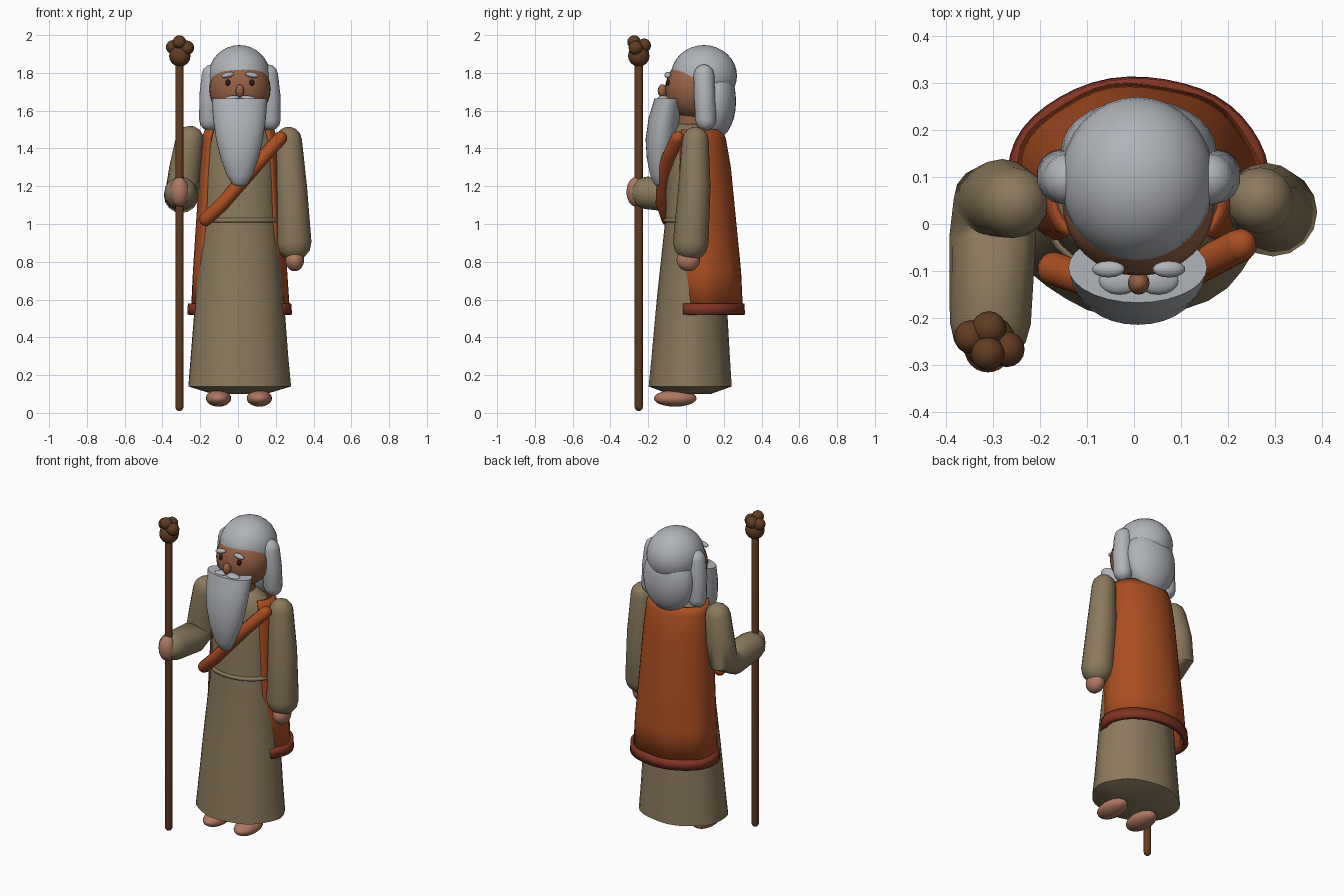
import bpy, bmesh, math
from mathutils import Vector

if "Cube" in bpy.data.objects:
    bpy.data.objects.remove(bpy.data.objects["Cube"])


def srgb(r, g, b):
    return tuple((v / 255 / 12.92) if v < 11 else ((v / 255 + .055) / 1.055) ** 2.4 for v in (r, g, b)) + (1,)


def material(name, *rgb):
    m = bpy.data.materials.new(name)
    m.diffuse_color = srgb(*rgb)
    m.use_nodes = True
    m.node_tree.nodes["Principled BSDF"].inputs["Base Color"].default_value = m.diffuse_color
    return m


ROBE = material("khaki_cloth", 138, 121, 92)
CAPE = material("orange_cloth", 170, 78, 34)
HEM = material("rust_trim", 128, 52, 34)
HAIR = material("grey_hair", 176, 179, 184)
FACE = material("face_skin", 150, 97, 68)
SKIN = material("hand_skin", 174, 120, 96)
WOOD = material("brown_wood", 98, 60, 33)
EYE = material("dark_eye", 48, 28, 20)


def finish(name, bm, mat, angle=50):
    bmesh.ops.recalc_face_normals(bm, faces=bm.faces)
    me = bpy.data.meshes.new(name)
    bm.to_mesh(me)
    bm.free()
    me.materials.append(mat)
    ob = bpy.data.objects.new(name, me)
    bpy.context.collection.objects.link(ob)
    bpy.ops.object.select_all(action='DESELECT')
    ob.select_set(True)
    bpy.context.view_layer.objects.active = ob
    bpy.ops.object.shade_smooth_by_angle(angle=math.radians(angle))
    return ob


def skin_rings(name, rings, mat, closed=True, angle=50):
    """Bridge rows of points; closed rows are capped at both ends."""
    bm = bmesh.new()
    rows = [[bm.verts.new(p) for p in r] for r in rings]
    n = len(rows[0])
    for a, b in zip(rows, rows[1:]):
        for i in range(n if closed else n - 1):
            j = (i + 1) % n
            bm.faces.new((a[i], a[j], b[j], b[i]))
    if closed:
        bm.faces.new(rows[0])
        bm.faces.new(rows[-1])
    return finish(name, bm, mat, angle)


def loft(name, sections, mat, n=28, fold=0, a0=0, a1=360, angle=50):
    """Stack of ellipses (z, cx, cy, rx, ry); fold ripples the lowest sections."""
    closed = a1 - a0 == 360
    top, low = max(s[0] for s in sections), min(s[0] for s in sections)
    rings = []
    for z, cx, cy, rx, ry in sections:
        ring = []
        for i in range(n):
            a = math.radians(a0 + (a1 - a0) * i / (n if closed else n - 1))
            k = 1 + fold * math.cos(7 * a) * ((top - z) / (top - low)) ** 2
            ring.append((cx + rx * k * math.cos(a), cy + ry * k * math.sin(a), z))
        rings.append(ring)
    return skin_rings(name, rings, mat, closed, angle)


def limb(name, pts, radii, mat, ref=(1, 0, 0), n=16):
    """Round-ended tube through points."""
    pts = [Vector(p) for p in pts]
    d0, d1 = (pts[1] - pts[0]).normalized(), (pts[-1] - pts[-2]).normalized()
    steps = [math.radians(d) for d in (80, 55, 28)]
    path = [(pts[0] - d0 * radii[0] * math.sin(t), radii[0] * math.cos(t), d0) for t in steps]
    for i, p in enumerate(pts):
        t = (pts[min(i + 1, len(pts) - 1)] - pts[max(i - 1, 0)]).normalized()
        path.append((p, radii[i], t))
    path += [(pts[-1] + d1 * radii[-1] * math.sin(t), radii[-1] * math.cos(t), d1) for t in reversed(steps)]
    rings = []
    for p, r, t in path:
        u = Vector(ref).cross(t).normalized()
        v = t.cross(u)
        rings.append([p + r * (u * math.cos(math.tau * i / n) + v * math.sin(math.tau * i / n)) for i in range(n)])
    return skin_rings(name, rings, mat)


def ball(name, loc, size, mat, tilt=0, seg=24):
    bm = bmesh.new()
    bmesh.ops.create_uvsphere(bm, u_segments=seg, v_segments=seg // 2, radius=1)
    bmesh.ops.scale(bm, vec=size, verts=bm.verts)
    ob = finish(name, bm, mat)
    ob.location = loc
    ob.rotation_euler.y = tilt
    return ob


# Robe with closed, rippled skirt
loft("robe", [(.10, .005, .02, .14, .11), (.14, .005, .022, .272, .22), (.30, .005, .025, .258, .207),
              (.60, .007, .03, .235, .185), (1.02, .01, .035, .197, .145), (1.25, .01, .035, .19, .14),
              (1.42, .01, .035, .18, .125), (1.49, .01, .035, .155, .105), (1.53, .01, .03, .09, .07)],
     ROBE, 32, fold=.015)

# Belt cord
bm = bmesh.new()
cord = [(.198 * math.cos(a), .147 * math.sin(a)) for a in [math.tau * i / 32 for i in range(32)]]
rows = [[bm.verts.new((.01 + x * (1 + .07 * math.cos(b)), .035 + y * (1 + .07 * math.cos(b)), 1.02 + .013 * math.sin(b)))
         for b in [math.tau * j / 8 for j in range(8)]] for x, y in cord]
for i in range(32):
    for j in range(8):
        bm.faces.new((rows[i][j], rows[i - 1][j], rows[i - 1][j - 1], rows[i][j - 1]))
finish("belt", bm, ROBE)

# Cape open at the front, with a trim band
cape = loft("cape", [(.54, .008, .10, .262, .2), (.75, .008, .094, .25, .197), (1.0, .008, .08, .232, .187),
                     (1.3, .008, .07, .212, .168), (1.45, .008, .062, .2, .15), (1.5, .008, .058, .185, .135)],
            CAPE, 32, fold=.02, a0=-38, a1=218)
hem = loft("cape_hem", [(.52, .008, .10, .278, .213), (.58, .008, .10, .274, .209)], HEM, 32, fold=.005, a0=-36, a1=216)
for ob, t in ((cape, .015), (hem, .03)):
    mod = ob.modifiers.new("thickness", 'SOLIDIFY')
    mod.thickness = t

# Diagonal sash across the chest
limb("sash", [(.225, -.045, 1.455), (.13, -.095, 1.35), (.02, -.12, 1.225), (-.08, -.125, 1.11), (-.17, -.095, 1.025)],
     [.036] * 5, CAPE, ref=(0, 1, 0), n=12)

# Sleeves
limb("raised_sleeve", [(-.255, .045, 1.445), (-.28, .055, 1.3), (-.295, .05, 1.18), (-.3, -.03, 1.15), (-.305, -.21, 1.165)],
     [.075, .083, .088, .092, .086], ROBE)
limb("lowered_sleeve", [(.268, .05, 1.445), (.28, .045, 1.2), (.295, .025, .9)], [.07, .085, .094], ROBE)

# Hands and feet
ball("staff_hand", (-.31, -.265, 1.17), (.05, .05, .078), SKIN)
ball("lowered_hand", (.3, .012, .81), (.05, .062, .06), SKIN)
for s, x in (("right", -.103), ("left", .113)):
    ball(s + "_foot", (x, -.057, .077), (.067, .113, .044), SKIN)

# Neck and head
loft("neck", [(1.48, .01, .03, .075, .075), (1.62, .01, .03, .075, .075)], FACE, 16)
ball("head", (.01, .045, 1.715), (.162, .155, .165), FACE, seg=32)
ball("nose", (.01, -.125, 1.705), (.023, .025, .035), FACE, seg=16)

# Hair: cap, back mass and side locks
ball("hair_cap", (.007, .095, 1.785), (.163, .175, .162), HAIR, seg=32)
ball("back_hair", (.01, .155, 1.65), (.165, .11, .2), HAIR, seg=28)
for s in (-1, 1):
    limb("side_lock", [(.01 + s * .148, .095, 1.79), (.01 + s * .16, .098, 1.68), (.01 + s * .162, .105, 1.55)],
         [.055, .056, .055], HAIR, n=14)
    ball("eyebrow", (.01 + s * .064, -.096, 1.789), (.036, .018, .015), HAIR, tilt=s * .2, seg=14)
    ball("eye", (.01 + s * .063, -.093, 1.748), (.014, .014, .017), EYE, seg=12)
    ball("moustache", (.01 + s * .042, -.12, 1.665), (.045, .03, .015), HAIR, tilt=s * .12, seg=16)

# Beard with a flat top
loft("beard", [(1.2, .008, -.142, .02, .015), (1.215, .008, -.142, .04, .03), (1.26, .008, -.142, .068, .048),
               (1.35, .008, -.138, .101, .07), (1.45, .008, -.132, .125, .082), (1.56, .008, -.115, .14, .083),
               (1.665, .008, -.092, .147, .075)], HAIR, 28)

# Staff with a knotted top
limb("staff", [(-.31, -.25, .032), (-.31, -.25, 1.0), (-.31, -.25, 1.88)], [.022] * 3, WOOD, n=12)
for loc, r in (((-.308, -.25, 1.89), .057), ((-.346, -.24, 1.937), .036), ((-.27, -.266, 1.933), .038),
               ((-.31, -.275, 1.963), .036), ((-.308, -.222, 1.945), .037)):
    ball("staff_knot", loc, (r, r, r), WOOD, seg=16)
